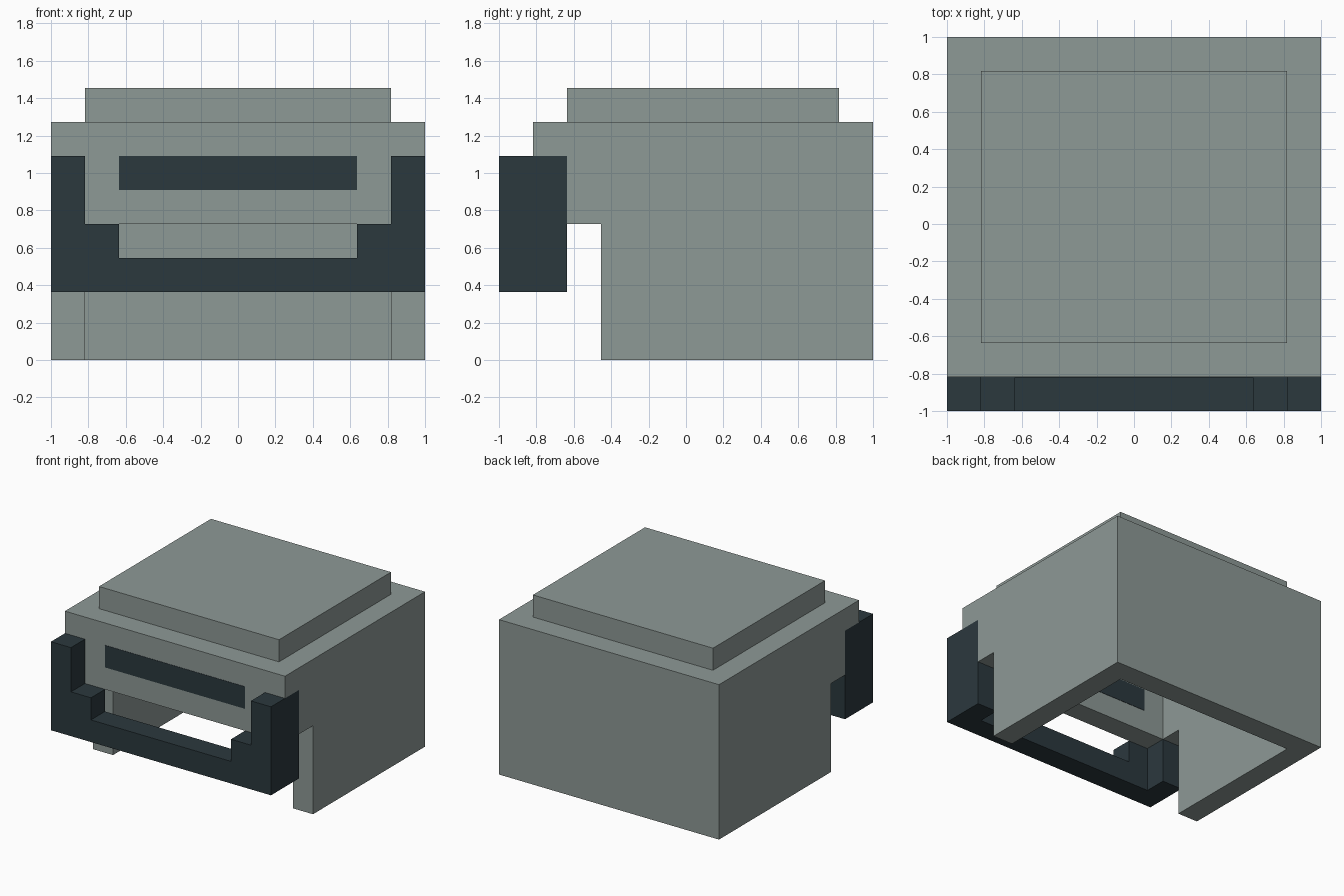
import bpy, bmesh
from mathutils import Vector

cube = bpy.data.objects.get("Cube")
if cube:
    bpy.data.objects.remove(cube, do_unlink=True)

U = 2 / 11  # one block of the grid


def material(name, rgb):
    m = bpy.data.materials.new(name)
    m.use_nodes = True
    colour = (*rgb, 1)
    m.diffuse_color = colour
    bsdf = next(n for n in m.node_tree.nodes if n.type == 'BSDF_PRINCIPLED')
    bsdf.inputs["Base Color"].default_value = colour
    bsdf.inputs["Roughness"].default_value = 0.8
    return m


GREY = material("pale grey", (0.27, 0.319, 0.305))
DARK = material("dark slate", (0.024, 0.04, 0.048))


def extrude(name, profile, axis, start, end, mat):
    """Extrude a 2D profile (in blocks) along the x or y axis."""
    bm = bmesh.new()
    place = (lambda p: (start, p[0], p[1])) if axis == 'x' else (lambda p: (p[0], start, p[1]))
    face = bm.faces.new([bm.verts.new(Vector(place(p)) * U) for p in profile])
    ext = bmesh.ops.extrude_face_region(bm, geom=[face])
    shift = Vector((1, 0, 0) if axis == 'x' else (0, 1, 0)) * (end - start) * U
    bmesh.ops.translate(bm, vec=shift,
                        verts=[v for v in ext["geom"] if isinstance(v, bmesh.types.BMVert)])
    bmesh.ops.recalc_face_normals(bm, faces=bm.faces[:])
    mesh = bpy.data.meshes.new(name)
    bm.to_mesh(mesh)
    bm.free()
    mesh.materials.append(mat)
    ob = bpy.data.objects.new(name, mesh)
    bpy.context.collection.objects.link(ob)
    return ob


def box(name, x, y, z, mat):
    return extrude(name, [(x[0], z[0]), (x[1], z[0]), (x[1], z[1]), (x[0], z[1])],
                   'y', y[0], y[1], mat)


# Hollow shell: side walls notched at the front for the face opening and guard
side = [(-2.5, 0), (5.5, 0), (5.5, 7), (-4.5, 7), (-4.5, 6), (-3.5, 6), (-3.5, 4), (-2.5, 4)]
for label, s in (("left", 1), ("right", -1)):
    extrude(label + "_wall", side, 'x', 4.5 * s, 5.5 * s, GREY)
    # Guard arm wrapping round the corner
    box(label + "_guard_arm", sorted((4.5 * s, 5.5 * s)), (-4.5, -3.5), (2, 6), DARK)

box("back_wall", (-4.5, 4.5), (4.5, 5.5), (0, 7), GREY)
box("brow_wall", (-4.5, 4.5), (-4.5, -3.5), (4, 7), GREY)
box("crown", (-4.5, 4.5), (-3.5, 4.5), (7, 8), GREY)

# Visor strip, showing on both sides of the brow
box("visor", (-3.5, 3.5), (-4.515, -3.485), (5, 6), DARK)

# Stepped chin guard
half = [(5.5, 2), (5.5, 6), (4.5, 6), (4.5, 4), (3.5, 4), (3.5, 3)]
extrude("chin_guard", half + [(-x, z) for x, z in reversed(half)], 'y', -5.5, -4.5, DARK)
